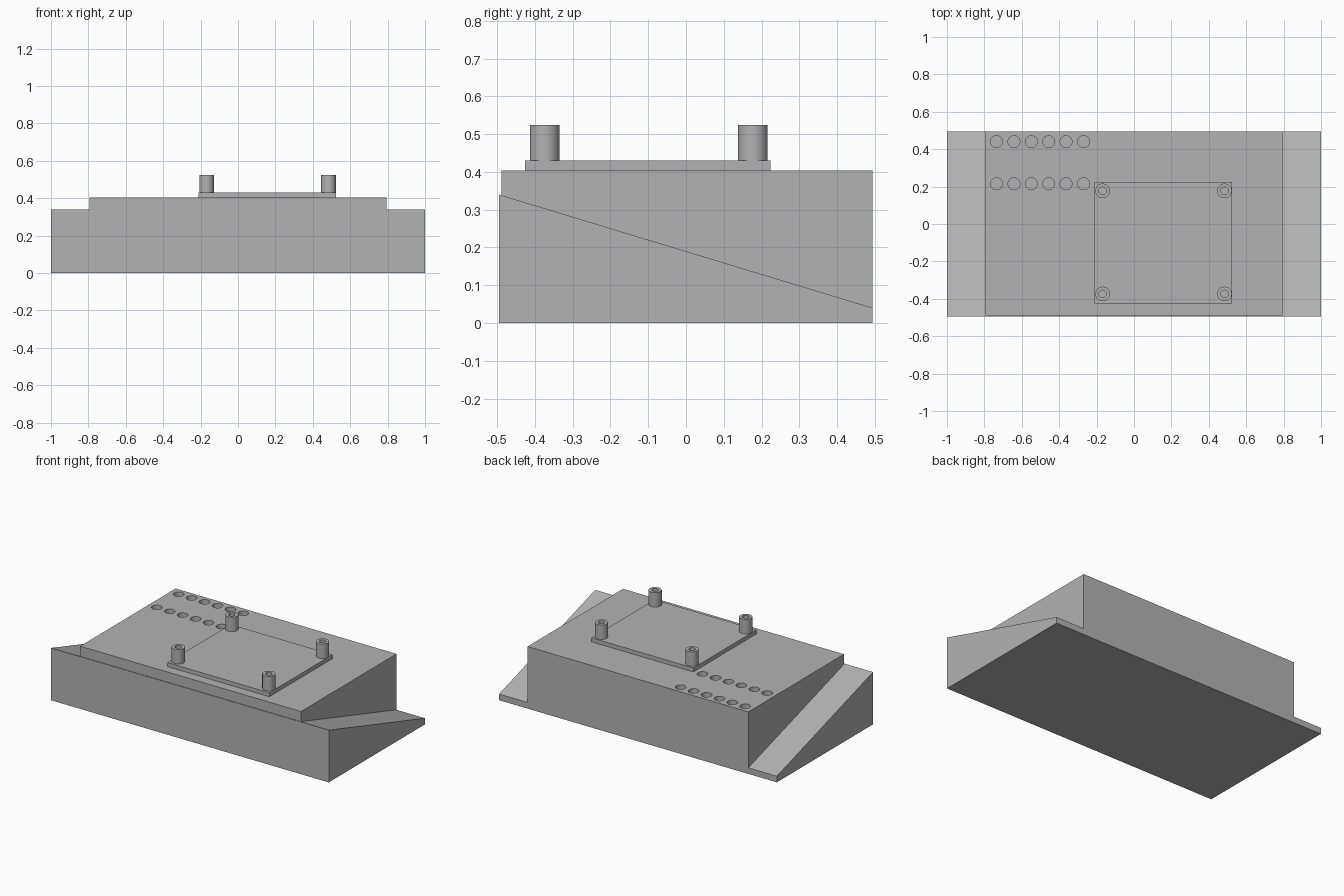
import bpy, bmesh, math
from mathutils import Vector

cube = bpy.data.objects.get("Cube")
if cube:
    bpy.data.objects.remove(cube, do_unlink=True)

grey = bpy.data.materials.new("plain_grey")
grey.use_nodes = True
grey.diffuse_color = (0.45, 0.45, 0.45, 1)
grey.node_tree.nodes["Principled BSDF"].inputs["Base Color"].default_value = (0.45, 0.45, 0.45, 1)


def finish(name, bm):
    """Turn a bmesh into a named object in the grey material."""
    bmesh.ops.recalc_face_normals(bm, faces=bm.faces)
    mesh = bpy.data.meshes.new(name)
    bm.to_mesh(mesh)
    bm.free()
    mesh.materials.append(grey)
    obj = bpy.data.objects.new(name, mesh)
    bpy.context.collection.objects.link(obj)
    return obj


def extrude_x(name, profile, x0, x1):
    """Extrude a (y, z) profile sideways."""
    bm = bmesh.new()
    face = bm.faces.new([bm.verts.new((x0, y, z)) for y, z in profile])
    new = bmesh.ops.extrude_face_region(bm, geom=[face])["geom"]
    bmesh.ops.translate(bm, vec=(x1 - x0, 0, 0),
                        verts=[v for v in new if isinstance(v, bmesh.types.BMVert)])
    return finish(name, bm)


def hollow_post(name, x, y, z0, z1, outer, inner, sides=32):
    """Upright post with a hole down its middle."""
    bm = bmesh.new()
    rings = []
    for r, z in ((outer, z0), (outer, z1), (inner, z1), (inner, z0 + 0.001)):
        rings.append([bm.verts.new((x + r * math.cos(math.tau * i / sides),
                                    y + r * math.sin(math.tau * i / sides), z))
                      for i in range(sides)])
    for a, b in zip(rings, rings[1:]):
        for i in range(sides):
            j = (i + 1) % sides
            bm.faces.new((a[i], a[j], b[j], b[i]))
    bm.faces.new(rings[0][::-1])
    bm.faces.new(rings[-1])
    return finish(name, bm)


# Wedge base and the block standing on its slope
FRONT, BACK, TOP = -0.495, 0.494, 0.404
HIGH, LOW = 0.34, 0.04
block_front = -0.488
slope_z = HIGH + (LOW - HIGH) * (block_front - FRONT) / (BACK - FRONT)
extrude_x("wedge_base", [(FRONT, 0), (BACK, 0), (BACK, LOW), (FRONT, HIGH)], -1, 1)
block = extrude_x("raised_block", [(block_front, slope_z), (BACK, LOW),
                                   (BACK, TOP), (block_front, TOP)], -0.795, 0.795)

# Two rows of round sockets cut into the block
bm = bmesh.new()
for y in (0.215, 0.44):
    for i in range(6):
        x = -0.735 + 0.093 * i
        ret = bmesh.ops.create_cone(bm, cap_ends=True, segments=32, radius1=0.032,
                                    radius2=0.032, depth=0.2)
        bmesh.ops.translate(bm, verts=ret["verts"], vec=Vector((x, y, TOP)))
cutter = finish("socket_cutter", bm)
cutter.hide_render = True
cutter.hide_viewport = True
cut = block.modifiers.new("sockets", "BOOLEAN")
cut.operation = "DIFFERENCE"
cut.solver = "EXACT"
cut.object = cutter
bpy.context.view_layer.update()
baked = bpy.data.meshes.new_from_object(
    block.evaluated_get(bpy.context.evaluated_depsgraph_get()))
block.modifiers.clear()
block.data = baked
bpy.data.objects.remove(cutter, do_unlink=True)

# Mounting plate
PLATE_TOP = 0.43
extrude_x("mounting_plate", [(-0.426, TOP), (0.224, TOP),
                             (0.224, PLATE_TOP), (-0.426, PLATE_TOP)], -0.21, 0.524)

# Four hollow corner posts
posts = [hollow_post(f"{depth}_{side}_post", x, y, PLATE_TOP, 0.524, 0.039, 0.02)
         for depth, y in (("front", -0.374), ("back", 0.177))
         for side, x in (("right", -0.168), ("left", 0.484))]

# Smooth round walls with sharp rims
bpy.ops.object.select_all(action="DESELECT")
for obj in posts + [block]:
    obj.select_set(True)
bpy.context.view_layer.objects.active = block
bpy.ops.object.shade_smooth_by_angle(angle=math.radians(30))
